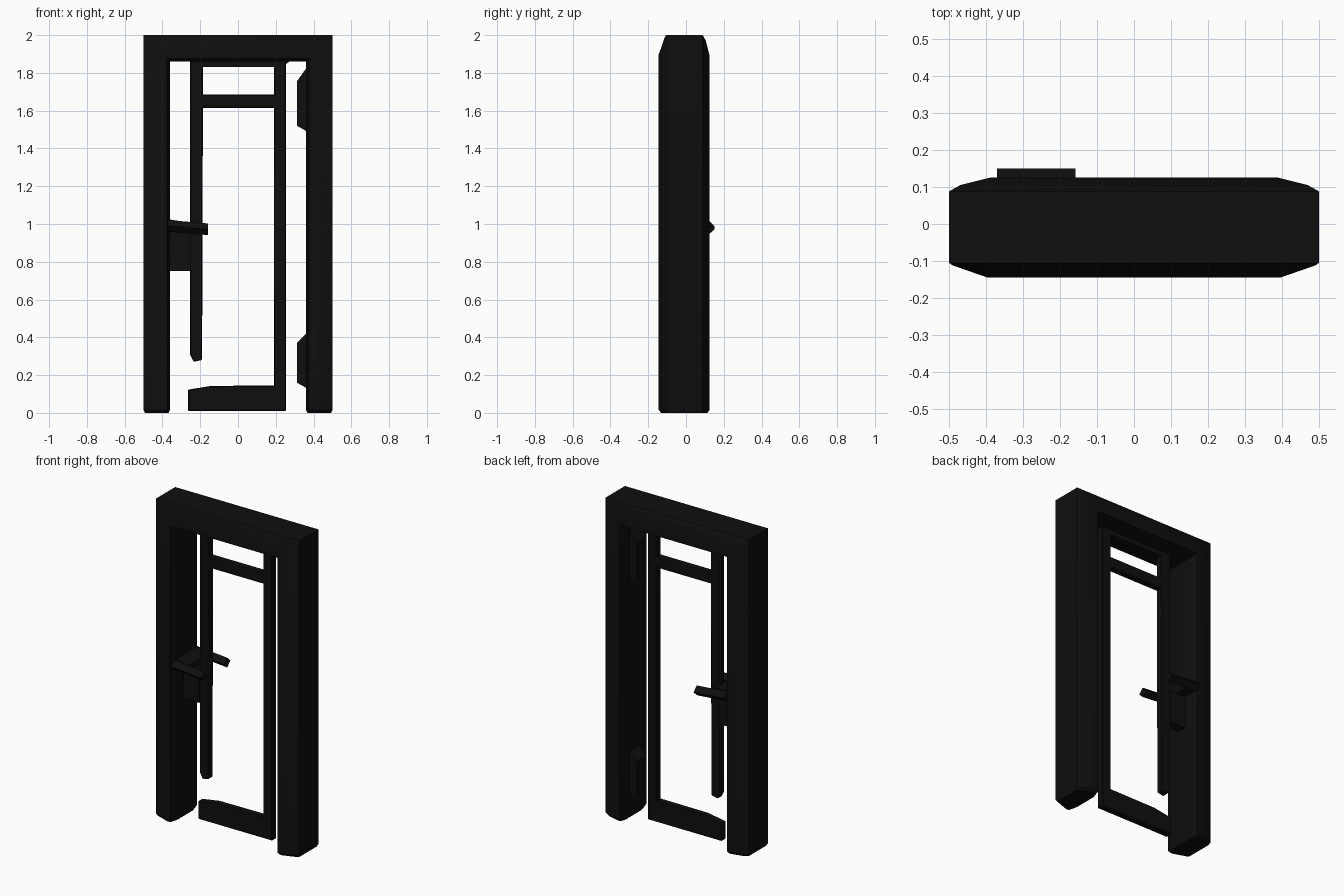
import bpy, bmesh

if "Cube" in bpy.data.objects:
    bpy.data.objects.remove(bpy.data.objects["Cube"])

black = bpy.data.materials.new("charred black")
black.diffuse_color = (0.0045, 0.0045, 0.0045, 1)
black.use_nodes = True
black.node_tree.nodes["Principled BSDF"].inputs["Base Color"].default_value = black.diffuse_color


def finish(name, bm, bevel=0.0):
    bmesh.ops.recalc_face_normals(bm, faces=bm.faces)
    me = bpy.data.meshes.new(name)
    bm.to_mesh(me)
    bm.free()
    ob = bpy.data.objects.new(name, me)
    bpy.context.collection.objects.link(ob)
    me.materials.append(black)
    if bevel:
        m = ob.modifiers.new("bevel", 'BEVEL')
        m.width = bevel
        m.segments = 1
    return ob


def slab(name, outline, y0, y1, bevel=0.0):
    """Extrude an (x, z) outline from y0 to y1."""
    bm = bmesh.new()
    a = [bm.verts.new((x, y0, z)) for x, z in outline]
    b = [bm.verts.new((x, y1, z)) for x, z in outline]
    n = len(a)
    bm.faces.new(a)
    bm.faces.new(b[::-1])
    for i in range(n):
        bm.faces.new((a[i], b[i], b[(i + 1) % n], a[(i + 1) % n]))
    return finish(name, bm, bevel)


def rect(x0, x1, z0, z1):
    return [(x0, z0), (x1, z0), (x1, z1), (x0, z1)]


# Door frame: profile (inward distance, y) swept up, across and down
profile = [(0, -.105), (.01, -.112), (.105, -.145), (.125, -.143), (.14, -.085),
           (.14, .085), (.127, .123), (.11, .125), (.03, .105), (0, .088)]


def foot(sign, z, s):
    return [(sign * (0.43 - (d - .07) * s), y * s, z) for d, y in profile]


def corner(sign):
    return [(sign * (0.5 - d), y, 2 - d) for d, y in profile]


stations = [foot(-1, 0, .9), foot(-1, .015, 1), corner(-1),
            corner(1), foot(1, .015, 1), foot(1, 0, .9)]
bm = bmesh.new()
rings = [[bm.verts.new(p) for p in ring] for ring in stations]
for r, s in zip(rings, rings[1:]):
    for i in range(len(r)):
        j = (i + 1) % len(r)
        bm.faces.new((r[i], r[j], s[j], s[i]))
bm.faces.new(rings[0])
bm.faces.new(rings[-1])
finish("door_frame", bm)

# Remains of the door leaf
T = 0.022
slab("left_stile", [(-.255, 1.875), (-.255, .31), (-.235, .27), (-.19, .28), (-.185, 1.875)], -T, T, .005)
slab("right_stile", [(.19, .01), (.255, .01), (.255, 1.85), (.3, 1.875), (.19, 1.875)], -T, T, .005)
slab("top_rail", rect(-.2, .2, 1.83, 1.875), -T, T)
slab("upper_rail", rect(-.2, .2, 1.615, 1.685), -T, T, .005)
slab("bottom_rail", [(-.265, .01), (.2, .01), (.2, .145), (-.14, .143), (-.265, .123)], -T, T, .005)

# Hinges on the right post
for name, z0, z1, z2, z3 in (("upper_hinge", 1.49, 1.52, 1.755, 1.83),
                             ("lower_hinge", .13, .16, .37, .425)):
    slab(name, [(.365, z0), (.312, z1), (.312, z2), (.365, z3)], -.05, .05)

# Lock and the pair of levers
slab("lock_box", rect(-.365, -.25, .75, .96), -.03, .03)
slab("handle_spindle", [(-.37, .96), (-.29, .95), (-.27, 1.01), (-.37, 1.025)], -.105, .105)
for name, y in (("front_lever", -.11), ("back_lever", .118)):
    bm = bmesh.new()
    # diamond-section bar
    sec = [(-.032, 0), (0, -.028), (.032, 0), (0, .028)]
    ends = [[bm.verts.new((x, y + a, z + b * 1.1)) for a, b in sec]
            for x, z in ((-.37, .99), (-.158, .972))]
    for i in range(4):
        j = (i + 1) % 4
        bm.faces.new((ends[0][i], ends[0][j], ends[1][j], ends[1][i]))
    bm.faces.new(ends[0])
    bm.faces.new(ends[1])
    finish(name, bm)

# Smooth shading with sharp edges kept
bpy.ops.object.select_all(action='SELECT')
bpy.context.view_layer.objects.active = bpy.context.scene.objects[0]
bpy.ops.object.shade_smooth_by_angle(angle=0.6)
